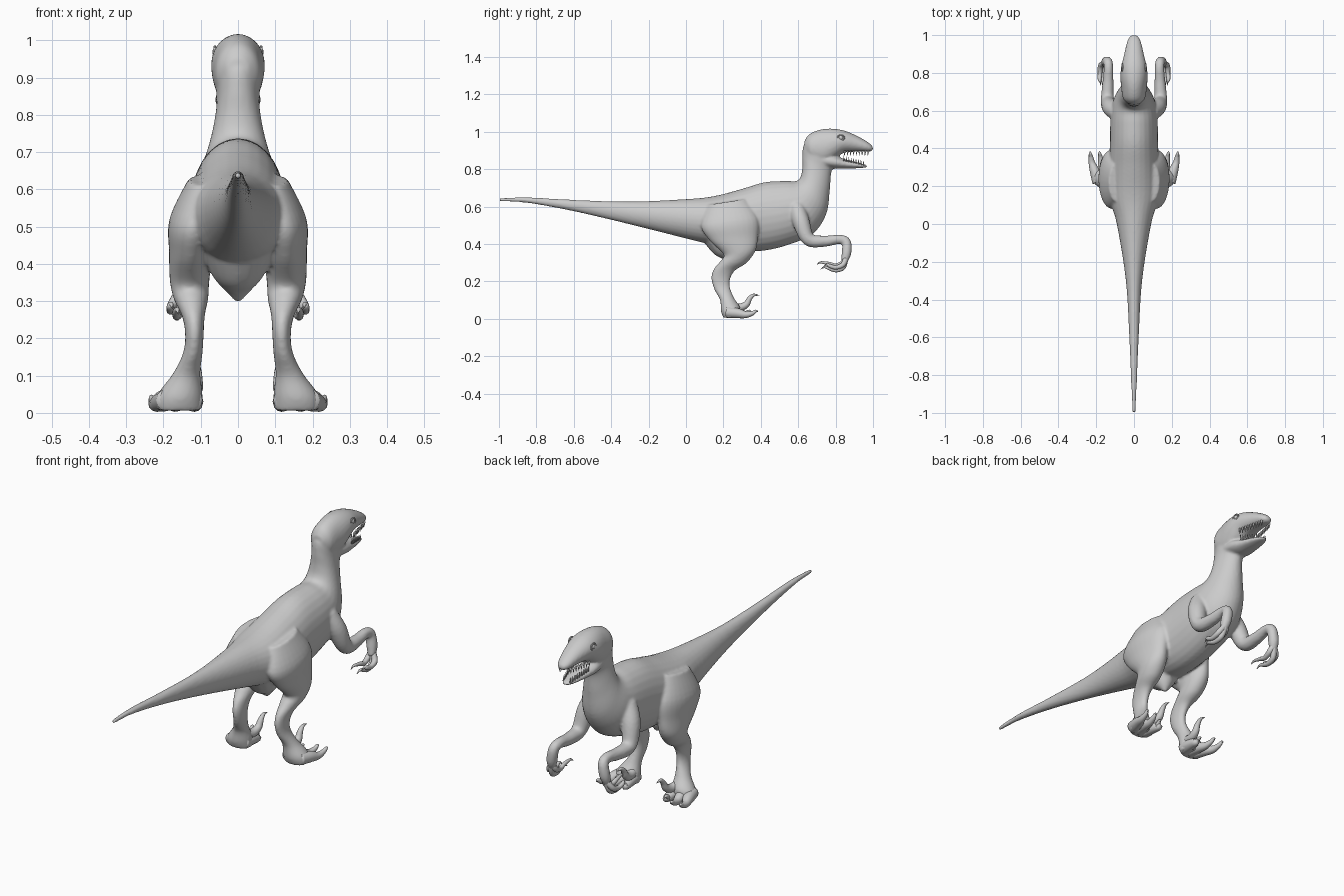
import bpy, bmesh, math
from mathutils import Vector

cube = bpy.data.objects.get("Cube")
if cube:
    bpy.data.objects.remove(cube, do_unlink=True)

GREY = (0.6, 0.6, 0.6, 1)
skin = bpy.data.materials.new("skin_grey")
skin.use_nodes = True
skin.diffuse_color = GREY
skin.node_tree.nodes["Principled BSDF"].inputs["Base Color"].default_value = GREY


def smooth_path(keys, steps):
    """Catmull-Rom interpolation of equal-length tuples."""
    out = []
    last = len(keys) - 1
    for i in range(last):
        p0, p1, p2, p3 = keys[max(i - 1, 0)], keys[i], keys[i + 1], keys[min(i + 2, last)]
        for s in range(steps):
            t = s / steps
            out.append([0.5 * (2 * b + (c - a) * t + (2 * a - 5 * b + 4 * c - d) * t * t
                               + (3 * b - a - 3 * c + d) * t ** 3)
                        for a, b, c, d in zip(p0, p1, p2, p3)])
    out.append(list(keys[-1]))
    return out


def skin_rings(bm, rings, sides):
    """Bridge ellipses given as (centre, axis u, axis v)."""
    loops = []
    for c, u, v in rings:
        loops.append([bm.verts.new(c + u * math.cos(a) + v * math.sin(a))
                      for a in (2 * math.pi * k / sides for k in range(sides))])
    faces = [bm.faces.new(loops[0]), bm.faces.new(loops[-1][::-1])]
    for a, b in zip(loops, loops[1:]):
        for k in range(sides):
            n = (k + 1) % sides
            faces.append(bm.faces.new((a[k], b[k], b[n], a[n])))
    bmesh.ops.recalc_face_normals(bm, faces=faces)


def loft(bm, keys, x=None, sides=28, steps=5):
    """Keys: (y, z) of one edge, (y, z) of the opposite edge, half width, centre x."""
    rings = []
    for y1, z1, y2, z2, w, cx in smooth_path(keys, steps):
        a, b = Vector((cx, y1, z1)), Vector((cx, y2, z2))
        rings.append(((a + b) / 2, Vector((max(w, 0.002), 0, 0)), (a - b) / 2))
    skin_rings(bm, rings, sides)


def tube(bm, keys, sides=16, steps=5):
    """Keys: centre x, y, z and radius."""
    pts = smooth_path(keys, steps)
    rings = []
    for i, p in enumerate(pts):
        t = Vector(pts[min(i + 1, len(pts) - 1)][:3]) - Vector(pts[max(i - 1, 0)][:3])
        t.normalize()
        u = (Vector((1, 0, 0)) - t * t.x).normalized()
        r = max(p[3], 0.001)
        rings.append((Vector(p[:3]), u * r, t.cross(u) * r))
    skin_rings(bm, rings, sides)


def make(name, bm, mirror=False):
    mesh = bpy.data.meshes.new(name)
    bm.to_mesh(mesh)
    bm.free()
    mesh.materials.append(skin)
    for p in mesh.polygons:
        p.use_smooth = True
    ob = bpy.data.objects.new(name, mesh)
    bpy.context.collection.objects.link(ob)
    if mirror:
        ob.modifiers.new("mirror", "MIRROR").use_mirror_merge = False
    return ob


def mirrored(keys, index):
    return [tuple(-v if i == index else v for i, v in enumerate(k)) for k in keys]


bm = bmesh.new()

# Tail, trunk and neck
trunk = [(-1, .645, -1, .628, .008), (-.85, .65, -.85, .62, .015), (-.6, .636, -.6, .575, .025),
         (-.3, .627, -.3, .505, .043), (0, .64, -.01, .432, .09), (.15, .656, .12, .40, .128),
         (.3, .695, .28, .365, .132), (.42, .73, .42, .365, .128), (.53, .737, .56, .40, .125),
         (.59, .737, .68, .455, .115), (.613, .76, .75, .56, .092), (.622, .81, .768, .68, .07),
         (.622, .87, .775, .77, .058), (.63, .93, .785, .82, .058), (.68, .97, .78, .88, .045)]
loft(bm, [k + (0,) for k in trunk])

# Skull and upper snout
skull = [(.632, .95, .64, .88, .03), (.66, .988, .67, .835, .058), (.72, 1.012, .73, .815, .068),
         (.78, 1.017, .79, .85, .072), (.84, 1.008, .84, .886, .066), (.9, .985, .9, .893, .052),
         (.96, .953, .96, .893, .038), (.988, .932, .988, .895, .026), (1, .918, 1, .902, .012)]
loft(bm, [k + (0,) for k in skull])

# Lower jaw
jaw = [(.70, .88, .72, .815, .055), (.78, .878, .79, .803, .062), (.85, .853, .85, .803, .05),
       (.91, .838, .91, .805, .038), (.955, .826, .955, .808, .024), (.968, .821, .968, .812, .01)]
loft(bm, [k + (0,) for k in jaw])

# Keel between the thighs
tube(bm, [(0, .18, .47, .11), (0, .21, .38, .075), (0, .225, .335, .04), (0, .23, .30, .008)])

# Legs: front edge, back edge, half width, centre x
leg = [(.32, .64, .12, .61, .042, .092), (.385, .54, .08, .50, .066, .118),
       (.385, .44, .125, .42, .058, .127), (.372, .365, .20, .345, .053, .13),
       (.325, .30, .185, .31, .046, .126), (.262, .258, .148, .265, .031, .12),
       (.236, .21, .135, .218, .025, .117), (.236, .165, .15, .16, .026, .121),
       (.258, .11, .182, .10, .037, .138), (.29, .06, .187, .04, .06, .155),
       (.285, .012, .20, .005, .062, .158)]
loft(bm, leg)
loft(bm, mirrored(leg, 5))

# Arms down to the knuckles
arm = [(.085, .59, .60, .045), (.122, .615, .52, .046), (.14, .655, .425, .036),
       (.138, .74, .415, .030), (.135, .82, .425, .025), (.138, .857, .41, .025),
       (.148, .858, .35, .026), (.155, .845, .305, .017)]
tube(bm, arm)
tube(bm, mirrored(arm, 0))

# Fuse the volumes into one soft skin
body = make("body", bm)
fuse = body.modifiers.new("fuse", "REMESH")
fuse.mode = "VOXEL"
fuse.voxel_size = 0.007
fuse.use_smooth_shade = True
soften = body.modifiers.new("soften", "SMOOTH")
soften.factor = 0.5
soften.iterations = 5

# Fingers with hooked claws
bm = bmesh.new()
for x, drop, reach in ((.14, 0, .70), (.16, .025, .72), (.176, .01, .735)):
    tube(bm, [(.15, .855, .33, .016), (x, .84, .30 - drop, .014), (x + .004, .80, .285 - drop, .012),
              (x + .006, .765, .295 - drop, .010), (x + .003, reach + .02, .302 - drop, .006),
              (x, reach, .29 - drop, .001)], sides=10)
make("fingers", bm, mirror=True)

# Walking toes with upturned claws
bm = bmesh.new()
for x0, x1, tip in ((.125, .115, .35), (.16, .172, .385), (.19, .222, .385)):
    xm = (x0 + x1) / 2
    tube(bm, [(x0, .22, .035, .030), (xm, .275, .030, .027), (x1, .32, .022, .018),
              (x1 + .006, tip - .03, .030, .012), (x1 + .01, tip - .01, .042, .007),
              (x1 + .01, tip, .036, .001)], sides=12)
make("toes", bm, mirror=True)

# Raised sickle claw on the inner side of each foot
bm = bmesh.new()
tube(bm, [(.13, .23, .07, .026), (.118, .28, .06, .022), (.112, .32, .075, .018),
          (.11, .34, .108, .013), (.11, .362, .127, .008), (.11, .393, .125, .001)], sides=12)
make("sickle_claws", bm, mirror=True)

# Teeth along both jaws
bm = bmesh.new()
for i in range(9):
    t = i / 8
    y = .85 + .125 * t
    tube(bm, [(.054 - .03 * t, y, .90, .006), (.053 - .03 * t, y - .003, .873, .001)], sides=6, steps=1)
    y = .845 + .105 * t
    tube(bm, [(.045 - .026 * t, y, .845 - .025 * t, .005),
              (.045 - .026 * t, y - .002, .872 - .027 * t, .001)], sides=6, steps=1)
make("teeth", bm, mirror=True)

# Eyes with raised lids
bm = bmesh.new()
ball = bmesh.ops.create_uvsphere(bm, u_segments=16, v_segments=10, radius=.014)
bmesh.ops.translate(bm, verts=ball["verts"], vec=(.055, .828, .968))
lid = [(.062, .828 + .018 * math.cos(a), .968 + .015 * math.sin(a))
       for a in (math.pi * k / 8 for k in range(16))]
for p, q in zip(lid, lid[1:] + lid[:1]):
    tube(bm, [p + (.004,), q + (.004,)], sides=8, steps=1)
make("eyes", bm, mirror=True)
